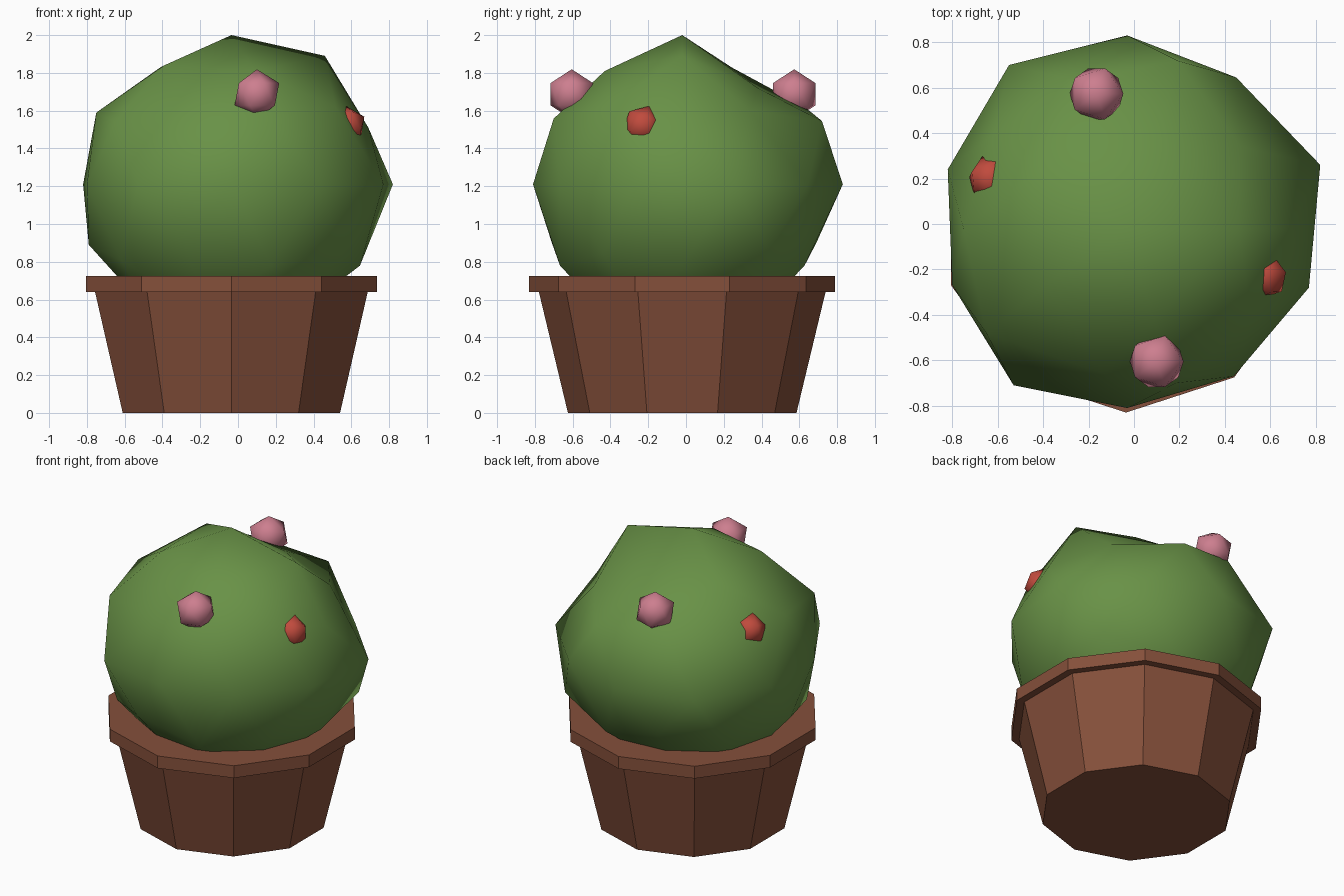
import bpy
from mathutils import Vector

if "Cube" in bpy.data.objects:
    bpy.data.objects.remove(bpy.data.objects["Cube"], do_unlink=True)

CX, CY = -0.035, -0.02


def make_material(name, rgb):
    mat = bpy.data.materials.new(name)
    mat.use_nodes = True
    color = (*rgb, 1)
    mat.diffuse_color = color
    mat.node_tree.nodes["Principled BSDF"].inputs["Base Color"].default_value = color
    return mat


clay = make_material("clay brown", (0.235, 0.08, 0.043))
leaf = make_material("leaf green", (0.14, 0.285, 0.062))
pink = make_material("blossom pink", (0.61, 0.21, 0.275))
red = make_material("berry red", (0.53, 0.07, 0.047))


def finish(name, mat, smooth):
    obj = bpy.context.object
    obj.name = name
    obj.data.materials.append(mat)
    if smooth:
        bpy.ops.object.shade_smooth()
    return obj


def add_ring(name, low_radius, high_radius, bottom, top):
    bpy.ops.mesh.primitive_cone_add(
        vertices=10, radius1=low_radius, radius2=high_radius,
        depth=top - bottom, location=(CX, CY, (bottom + top) / 2))
    return finish(name, clay, False)


def add_ball(name, mat, radius, location, detail=1, rotation=(0, 0, 0)):
    bpy.ops.mesh.primitive_ico_sphere_add(
        subdivisions=detail, radius=radius, location=location, rotation=rotation)
    return finish(name, mat, True)


# Ten-sided pot with a wider rim
add_ring("pot_body", 0.605, 0.76, 0, 0.645)
add_ring("pot_rim", 0.81, 0.81, 0.64, 0.725)

# Rounded bush, with its corners pulled to an uneven outline
center = Vector((CX, CY, 1.2))
bush = add_ball("bush", leaf, 0.8, center, detail=2)
corners = [
    # crown
    (0.46, -0.02, 1.89), (0.1, 0.38, 1.72), (-0.41, 0.24, 1.83),
    (-0.39, -0.27, 1.84), (0.09, -0.43, 1.81),
    # shoulders
    (0.69, -0.02, 1.51), (0.47, 0.34, 1.6), (0.19, 0.72, 1.545),
    (-0.75, -0.02, 1.59), (-0.65, -0.48, 1.54), (-0.13, -0.66, 1.57),
    # waist
    (-0.03, 0.83, 1.21), (0.45, 0.645, 1.21), (0.82, 0.26, 1.21),
    (0.77, -0.28, 1.21), (0.44, -0.67, 1.21), (-0.03, -0.81, 1.21),
    (-0.53, -0.71, 1.21), (-0.8, -0.27, 1.21), (-0.82, 0.24, 1.21),
    (-0.55, 0.7, 1.21),
    # underside
    (0.62, 0.44, 0.86), (-0.79, -0.02, 0.89), (-0.28, -0.71, 0.9),
    (-0.27, 0.69, 0.9), (-0.62, -0.44, 0.81),
]
rest = [v.co.copy() for v in bush.data.vertices]
for corner in corners:
    goal = Vector(corner) - center
    nearest = min(range(len(rest)), key=lambda i: (rest[i] - goal).length)
    bush.data.vertices[nearest].co = goal

# Blossoms and berries half sunk into the bush
add_ball("front_blossom", pink, 0.132, (0.1, -0.605, 1.687))
add_ball("back_blossom", pink, 0.132, (-0.165, 0.573, 1.687))
add_ball("left_berry", red, 0.108, (0.572, -0.228, 1.522), rotation=(-0.32, 0, 0))
tilt = Vector((-0.75, 0.3, 0.55)).to_track_quat("Z", "Y").to_euler()
add_ball("right_berry", red, 0.107, (-0.63, 0.2, 1.54), rotation=tilt)
